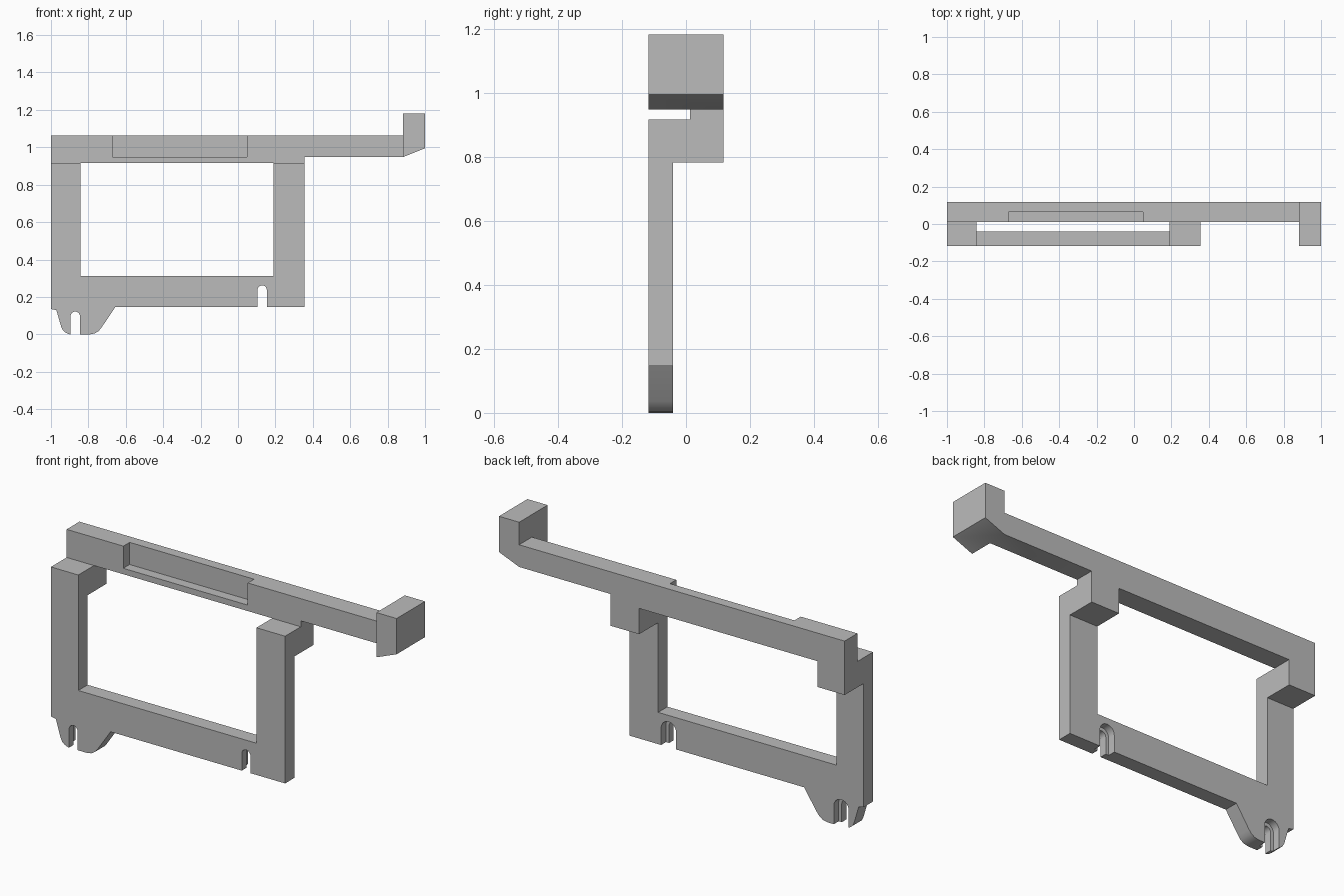
import bpy
import bmesh
import math

cube = bpy.data.objects.get("Cube")
if cube:
    bpy.data.objects.remove(cube, do_unlink=True)

grey = bpy.data.materials.new("plain_grey")
grey.use_nodes = True
colour = (0.5, 0.5, 0.5, 1)
grey.diffuse_color = colour
grey.node_tree.nodes["Principled BSDF"].inputs["Base Color"].default_value = colour

# Depth planes, from front to back
FRONT, PLATE_BACK, BAR_FRONT, BACK = -0.1175, -0.04, 0.012, 0.1175
POST_TOP, PAD_BOTTOM, BAR_LOW, BAR_TOP = 0.917, 0.782, 0.948, 1.064
POSTS = {"right": (-1, -0.842), "left": (0.189, 0.355)}


def prism(name, outline, y0, y1):
    """Extrude an x-z outline from y0 to y1."""
    bm = bmesh.new()
    face = bm.faces.new([bm.verts.new((x, y0, z)) for x, z in outline])
    moved = bmesh.ops.extrude_face_region(bm, geom=[face])["geom"]
    verts = [v for v in moved if isinstance(v, bmesh.types.BMVert)]
    bmesh.ops.translate(bm, verts=verts, vec=(0, y1 - y0, 0))
    bmesh.ops.recalc_face_normals(bm, faces=bm.faces)
    mesh = bpy.data.meshes.new(name)
    bm.to_mesh(mesh)
    bm.free()
    mesh.materials.append(grey)
    obj = bpy.data.objects.new(name, mesh)
    bpy.context.collection.objects.link(obj)
    return obj


def box(name, x0, x1, z0, z1, y0, y1):
    return prism(name, [(x0, z0), (x1, z0), (x1, z1), (x0, z1)], y0, y1)


def combine(target, tool, operation):
    """Apply a boolean and discard the tool."""
    mod = target.modifiers.new(operation.lower(), 'BOOLEAN')
    mod.operation = operation
    mod.solver = 'EXACT'
    mod.object = tool
    bpy.context.view_layer.objects.active = target
    bpy.ops.object.modifier_apply(modifier=mod.name)
    bpy.data.objects.remove(tool, do_unlink=True)


def arch(x, top, radius, bottom):
    """Slot outline with a round top."""
    points = [(x - radius, bottom), (x + radius, bottom)]
    for i in range(13):
        a = math.pi * i / 12
        points.append((x + radius * math.cos(a), top - radius + radius * math.sin(a)))
    return points


# U-shaped front frame with the shaped foot
frame = prism("hanging_bracket", [
    (-1, POST_TOP), (-1, 0.135), (-0.972, 0.13), (-0.967, 0.115), (-0.945, 0.04),
    (-0.935, 0.02), (-0.92, 0.008), (-0.9, 0), (-0.79, 0), (-0.765, 0.005),
    (-0.745, 0.018), (-0.73, 0.036), (-0.655, 0.147), (0.355, 0.147),
    (0.355, POST_TOP), (0.189, POST_TOP), (0.189, 0.313), (-0.842, 0.313),
    (-0.842, POST_TOP)], FRONT, PLATE_BACK)

# Round-topped slots, wider at the back
for x, top, bottom in ((-0.87, 0.122, -0.1), (0.129, 0.262, 0.1)):
    combine(frame, prism("slot", arch(x, top, 0.025, bottom), -0.2, 0), 'DIFFERENCE')
    combine(frame, prism("slot_recess", arch(x, top + 0.018, 0.043, bottom), -0.08, 0),
            'DIFFERENCE')

# Rear bar with its two hanging lugs and chamfered end
arm = prism("rear_bar", [
    (-1, BAR_TOP), (-1, PAD_BOTTOM), (-0.842, PAD_BOTTOM), (-0.842, POST_TOP),
    (0.189, POST_TOP), (0.189, PAD_BOTTOM), (0.355, PAD_BOTTOM), (0.355, BAR_LOW),
    (0.883, BAR_LOW), (1, 0.995), (1, 1.182), (0.883, 1.182), (0.883, BAR_TOP)],
    BAR_FRONT, BACK)
combine(arm, box("pocket", -0.672, 0.048, BAR_LOW, 1.2, -0.05, 0.064), 'DIFFERENCE')

# End block projecting to the front
end_block = prism("end_block", [(0.883, BAR_LOW), (1, 0.995), (1, 1.182), (0.883, 1.182)],
                  FRONT, BAR_FRONT)
combine(arm, end_block, 'UNION')

# Pads joining the posts to the bar
for side, (x0, x1) in POSTS.items():
    pad = box(side + "_pad", x0, x1, PAD_BOTTOM, POST_TOP, PLATE_BACK, BAR_FRONT)
    combine(frame, pad, 'UNION')
combine(frame, arm, 'UNION')

# Merge coplanar faces left by the joins
bm = bmesh.new()
bm.from_mesh(frame.data)
bmesh.ops.remove_doubles(bm, verts=bm.verts, dist=0.0002)
bmesh.ops.dissolve_limit(bm, angle_limit=math.radians(1), verts=bm.verts, edges=bm.edges)
bm.to_mesh(frame.data)
bm.free()
frame.select_set(True)
bpy.ops.object.shade_smooth_by_angle(angle=math.radians(30))
